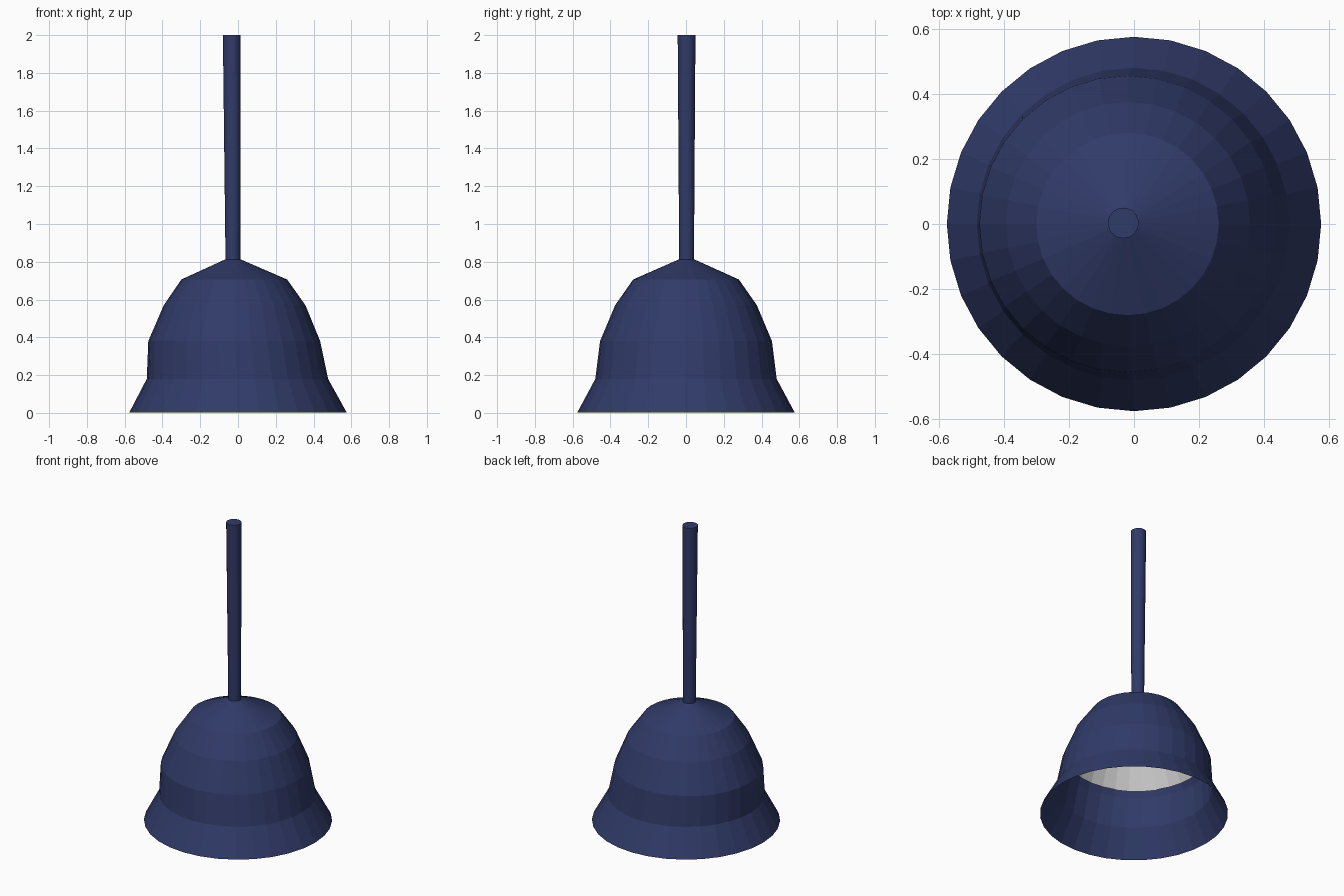
import bpy, bmesh, math

if "Cube" in bpy.data.objects:
    bpy.data.objects.remove(bpy.data.objects["Cube"])


def material(name, color):
    m = bpy.data.materials.new(name)
    m.diffuse_color = color
    m.use_nodes = True
    m.node_tree.nodes["Principled BSDF"].inputs["Base Color"].default_value = m.diffuse_color
    return m


def loft(name, rings, sides, mat=None, cap_top=False, cap_bottom=False):
    """Skin circles given as (centre x, centre y, z, radius)."""
    bm = bmesh.new()
    loops = []
    for cx, cy, z, r in rings:
        loops.append([bm.verts.new((cx + r * math.cos(2 * math.pi * i / sides),
                                    cy + r * math.sin(2 * math.pi * i / sides), z))
                      for i in range(sides)])
    for a, b in zip(loops, loops[1:]):
        for i in range(sides):
            j = (i + 1) % sides
            bm.faces.new((a[i], a[j], b[j], b[i]))
    if cap_top:
        bm.faces.new(loops[-1])
    if cap_bottom:
        bm.faces.new(loops[0][::-1])
    me = bpy.data.meshes.new(name)
    bm.to_mesh(me)
    bm.free()
    if mat:
        me.materials.append(mat)
    ob = bpy.data.objects.new(name, me)
    bpy.context.collection.objects.link(ob)
    return ob


navy = material("navy", (0.03, 0.043, 0.14, 1))

# Slightly lopsided bell shade, open at the bottom
loft("shade", [(0, 0, 0.003, 0.575), (-0.003, 0, 0.18, 0.48),
               (-0.02, 0, 0.38, 0.455), (-0.018, 0, 0.57, 0.375),
               (-0.02, 0, 0.706, 0.28), (-0.027, 0.003, 0.813, 0.04)],
     32, navy, cap_top=True)

# Pale lining inside the upper shade
lining = loft("lining", [(-0.02, 0, 0.415, 0.43), (-0.018, 0, 0.565, 0.365),
                         (-0.02, 0, 0.697, 0.272), (-0.027, 0.003, 0.80, 0.04)],
              32, cap_top=True)
lining.data.flip_normals()

# Hanging rod, a little thicker at the top
loft("rod", [(-0.027, 0.003, 0.80, 0.039), (-0.033, 0.003, 2.0, 0.047)],
     32, navy, cap_top=True, cap_bottom=True)
